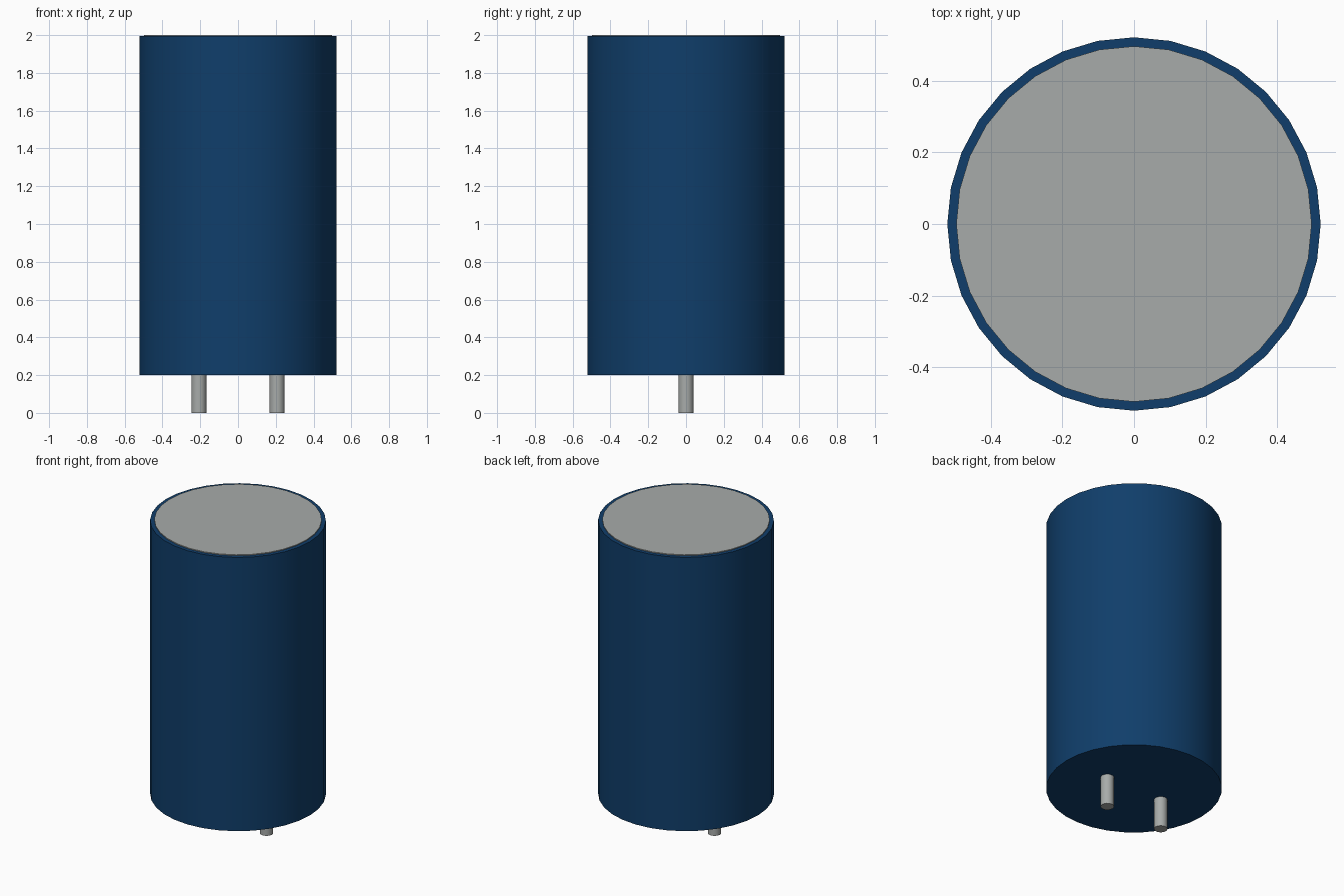
import bpy
import math

if "Cube" in bpy.data.objects:
    bpy.data.objects.remove(bpy.data.objects["Cube"], do_unlink=True)


def make_material(name, rgb, metallic=0.0):
    mat = bpy.data.materials.new(name)
    mat.use_nodes = True
    colour = (*rgb, 1.0)
    mat.diffuse_color = colour
    bsdf = next(n for n in mat.node_tree.nodes if n.type == "BSDF_PRINCIPLED")
    bsdf.inputs["Base Color"].default_value = colour
    bsdf.inputs["Metallic"].default_value = metallic
    return mat


def cylinder(name, radius, bottom, top, sides, mat, x=0.0):
    bpy.ops.mesh.primitive_cylinder_add(
        vertices=sides, radius=radius, depth=top - bottom,
        location=(x, 0, (bottom + top) / 2))
    obj = bpy.context.object
    obj.name = name
    obj.data.name = name
    obj.data.materials.append(mat)
    bpy.ops.object.shade_smooth_by_angle(angle=math.radians(35))
    return obj


blue = make_material("navy blue sleeve", (0.005, 0.048, 0.145))
grey = make_material("light grey metal", (0.39, 0.41, 0.40))

# Sleeve of the can
cylinder("sleeve", 0.522, 0.2, 1.994, 32, blue)

# Metal disc standing just proud of the sleeve
cylinder("top_disc", 0.497, 1.98, 2.0, 32, grey)

# Two leads under the base
for side, x in (("right", -0.207), ("left", 0.207)):
    cylinder(f"{side}_lead", 0.04, 0.0, 0.21, 16, grey, x)
